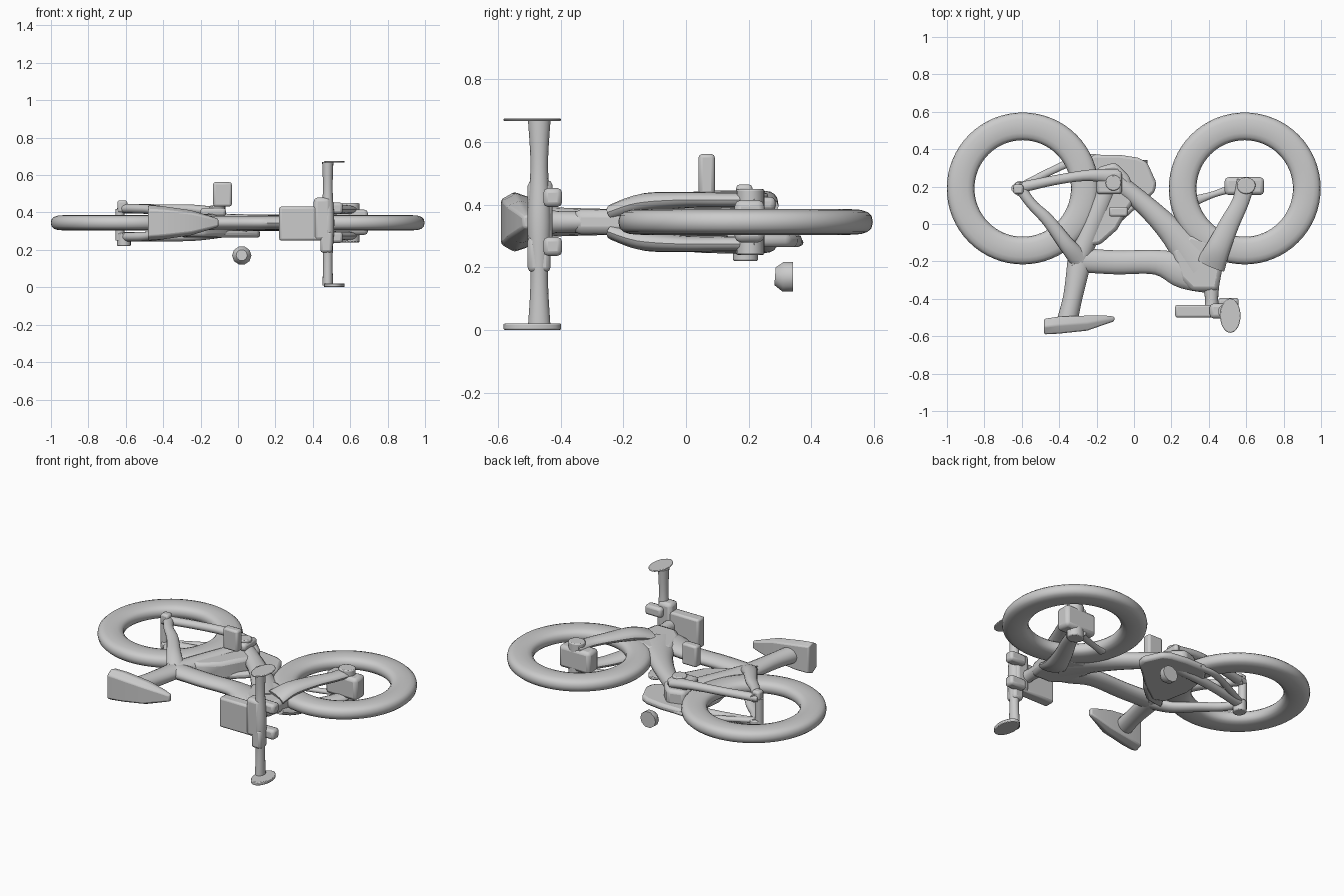
import bpy, bmesh, math
from mathutils import Vector

CZ = 0.345  # mid plane of the bike, which lies on its side


def finish(name, bm, bevel=0.0):
    bmesh.ops.recalc_face_normals(bm, faces=bm.faces)
    me = bpy.data.meshes.new(name)
    bm.to_mesh(me)
    bm.free()
    ob = bpy.data.objects.new(name, me)
    bpy.context.collection.objects.link(ob)
    if bevel:
        m = ob.modifiers.new("bevel", 'BEVEL')
        m.width, m.segments = bevel, 2
    bpy.ops.object.select_all(action='DESELECT')
    bpy.context.view_layer.objects.active = ob
    ob.select_set(True)
    bpy.ops.object.shade_smooth_by_angle(angle=math.radians(40))
    return ob


def spline(pts, steps):
    out = []
    for i in range(len(pts) - 1):
        p = [pts[max(i - 1, 0)], pts[i], pts[i + 1], pts[min(i + 2, len(pts) - 1)]]
        for s in range(steps):
            t = s / steps
            out.append([0.5 * (2 * b + (c - a) * t + (2 * a - 5 * b + 4 * c - d) * t * t
                               + (3 * b - a - 3 * c + d) * t ** 3) for a, b, c, d in zip(*p)])
    return out + [list(pts[-1])]


def tube(name, pts, closed=False, power=1.0, n=16, steps=5):
    """Sweep through (x, y, z, half width, half depth along z)."""
    path = pts if closed else spline(pts, steps)
    bm, rings, k = bmesh.new(), [], len(path)
    for i, p in enumerate(path):
        a = path[(i - 1) % k] if closed else path[max(i - 1, 0)]
        b = path[(i + 1) % k] if closed else path[min(i + 1, k - 1)]
        t = (Vector(b[:3]) - Vector(a[:3])).normalized()
        side = Vector((1, 0, 0)) if abs(t.z) > 0.95 else Vector((0, 0, 1)).cross(t).normalized()
        up = t.cross(side)
        ring = []
        for j in range(n):
            c, s = math.cos(math.tau * j / n), math.sin(math.tau * j / n)
            c = math.copysign(abs(c) ** power, c)
            s = math.copysign(abs(s) ** power, s)
            ring.append(bm.verts.new(Vector(p[:3]) + side * c * p[3] + up * s * p[4]))
        rings.append(ring)
    for i in range(k if closed else k - 1):
        r, q = rings[i], rings[(i + 1) % k]
        for j in range(n):
            bm.faces.new((r[j], r[(j + 1) % n], q[(j + 1) % n], q[j]))
    if not closed:
        bm.faces.new(rings[0])
        bm.faces.new(rings[-1])
    return finish(name, bm)


def plate(name, outline, z0, z1, bevel=0.012):
    """Extrude an x, y outline from z0 to z1."""
    bm = bmesh.new()
    f = bm.faces.new([bm.verts.new((x, y, z0)) for x, y in outline])
    r = bmesh.ops.extrude_face_region(bm, geom=[f])
    bmesh.ops.translate(bm, vec=(0, 0, z1 - z0),
                        verts=[v for v in r['geom'] if isinstance(v, bmesh.types.BMVert)])
    return finish(name, bm, bevel)


def box(name, x0, x1, y0, y1, z0, z1, bevel=0.012):
    return plate(name, [(x0, y0), (x1, y0), (x1, y1), (x0, y1)], z0, z1, bevel)


def oval(cx, cy, rx, ry, n=28):
    return [(cx + rx * math.cos(math.tau * i / n), cy + ry * math.sin(math.tau * i / n))
            for i in range(n)]


# wheels
for name, x in (("rear_tyre", -0.595), ("front_tyre", 0.592)):
    tube(name, [(px, py, CZ, 0.074, 0.041) for px, py in oval(x, 0.19, 0.332, 0.332, 64)],
         closed=True, power=0.75)

# main frame
tube("top_tube", [(-0.33, -0.19, CZ, 0.065, 0.04), (-0.1, -0.205, CZ, 0.064, 0.037),
                  (0.12, -0.205, CZ, 0.066, 0.037), (0.27, -0.25, CZ, 0.095, 0.04),
                  (0.44, -0.29, CZ, 0.085, 0.04)])
tube("down_tube", [(-0.11, 0.24, CZ, 0.05, 0.05), (0.06, 0.1, CZ, 0.055, 0.045),
                   (0.22, -0.06, CZ, 0.075, 0.045), (0.36, -0.23, CZ, 0.12, 0.045)])
plate("head_gusset", [(0.2, -0.14), (0.24, -0.29), (0.31, -0.36), (0.45, -0.36),
                      (0.49, -0.14), (0.44, -0.1), (0.3, -0.05)], 0.305, 0.385, 0.025)
tube("seat_tube", [(-0.3, -0.2, CZ, 0.055, 0.045), (-0.23, -0.02, CZ, 0.06, 0.045),
                   (-0.13, 0.22, CZ, 0.055, 0.05)])
plate("rear_guard", [(-0.31, -0.13), (-0.18, -0.11), (-0.09, -0.03), (-0.04, 0.06), (0.0, 0.12),
                     (-0.02, 0.25), (-0.1, 0.33), (-0.2, 0.3), (-0.19, 0.12), (-0.24, -0.02)],
      0.27, 0.38, 0.02)

# chain ring on the lower side
plate("chain_ring", [(-0.22, 0.37), (-0.08, 0.37), (0.02, 0.355), (0.07, 0.33), (0.12, 0.22),
                     (0.11, 0.17), (0.05, 0.12), (-0.06, 0.02), (-0.2, -0.08), (-0.27, -0.05),
                     (-0.3, 0.1), (-0.28, 0.28)], 0.265, 0.305, 0.015)

# stays and fork legs, one on each side of the tyres
for label, s in (("lower", -1), ("upper", 1)):
    tube(label + "_seat_stay", [(-0.29, -0.19, CZ + 0.01 * s, 0.055, 0.035),
                                (-0.36, -0.11, CZ + 0.05 * s, 0.042, 0.03),
                                (-0.46, 0.02, CZ + 0.07 * s, 0.034, 0.026),
                                (-0.55, 0.11, CZ + 0.075 * s, 0.028, 0.025),
                                (-0.62, 0.21, CZ + 0.075 * s, 0.032, 0.025)])
    tube(label + "_chain_stay", [(-0.63, 0.19, CZ + 0.075 * s, 0.03, 0.024),
                                 (-0.42, 0.235, CZ + 0.075 * s, 0.026, 0.024),
                                 (-0.24, 0.26, CZ + 0.072 * s, 0.03, 0.025),
                                 (-0.09, 0.25, CZ + 0.05 * s, 0.045, 0.03)])
    tube(label + "_fork_leg", [(0.41, -0.22, CZ + 0.03 * s, 0.08, 0.03),
                               (0.45, -0.13, CZ + 0.06 * s, 0.065, 0.032),
                               (0.51, 0.0, CZ + 0.07 * s, 0.053, 0.026),
                               (0.57, 0.12, CZ + 0.07 * s, 0.045, 0.024),
                               (0.6, 0.23, CZ + 0.07 * s, 0.05, 0.024)])
tube("lower_chain", [(-0.62, 0.19, 0.28, 0.022, 0.015), (-0.47, 0.27, 0.28, 0.02, 0.015),
                     (-0.3, 0.345, 0.28, 0.022, 0.015), (-0.18, 0.35, 0.28, 0.022, 0.015)])
tube("brake_arm", [(0.34, 0.13, 0.285, 0.025, 0.015), (0.43, 0.16, 0.28, 0.017, 0.015),
                   (0.55, 0.2, 0.28, 0.025, 0.015)])

# hubs
plate("rear_axle", oval(-0.632, 0.19, 0.024, 0.024, 16), 0.25, 0.42, 0.0)
plate("rear_hub_cap", oval(-0.61, 0.19, 0.037, 0.04, 16), 0.22, 0.29, 0.006)
box("rear_axle_nut", -0.645, -0.592, 0.16, 0.212, 0.40, 0.465)
plate("front_axle", oval(0.6, 0.205, 0.05, 0.045, 16), 0.24, 0.45, 0.006)
box("front_hub", 0.485, 0.695, 0.155, 0.25, 0.28, 0.415, 0.02)

# crank
box("crank_block", -0.2, -0.065, 0.16, 0.285, 0.38, 0.425, 0.015)
plate("crank_axle", oval(-0.11, 0.22, 0.042, 0.042, 18), 0.265, 0.437, 0.006)

# loose pedals
box("upper_pedal", -0.133, -0.033, 0.04, 0.092, 0.432, 0.562)
tube("lower_pedal", [(0.02, 0.284, 0.172, 0.03, 0.03), (0.02, 0.31, 0.17, 0.052, 0.05),
                     (0.02, 0.342, 0.17, 0.052, 0.05)], n=10, steps=1)

# saddle, narrowing to the nose
tube("seat_post", [(-0.355, -0.51, CZ, 0.055, 0.05), (-0.325, -0.38, CZ, 0.052, 0.045),
                   (-0.29, -0.19, CZ, 0.065, 0.04)])
bm = bmesh.new()
rings = []
for x, lo, hi, w in ((-0.48, -0.59, -0.507, 0.096), (-0.4, -0.586, -0.495, 0.09),
                     (-0.25, -0.57, -0.49, 0.068), (-0.15, -0.535, -0.49, 0.037),
                     (-0.105, -0.52, -0.495, 0.022)):
    rings.append([bm.verts.new((x, y, CZ + z)) for y, z in
                  ((lo, -w * 0.75), (lo, w * 0.75), ((lo + hi) / 2, w),
                   (hi, w * 0.85), (hi, -w * 0.85), ((lo + hi) / 2, -w))])
for r, q in zip(rings, rings[1:]):
    for j in range(6):
        bm.faces.new((r[j], r[(j + 1) % 6], q[(j + 1) % 6], q[j]))
bm.faces.new(rings[0])
bm.faces.new(rings[-1])
finish("saddle", bm, 0.008)

# stem and handlebar
tube("stem", [(0.415, -0.46, CZ, 0.04, 0.04), (0.415, -0.4, CZ, 0.035, 0.035),
              (0.41, -0.29, CZ, 0.05, 0.035)])
box("bar_clamp", 0.405, 0.495, -0.505, -0.425, 0.25, 0.48, 0.02)
tube("handlebar", [(0.48, -0.468, 0.01, 0.028, 0.036), (0.48, -0.468, 0.17, 0.026, 0.028),
                   (0.48, -0.468, 0.345, 0.035, 0.038), (0.48, -0.468, 0.52, 0.026, 0.028),
                   (0.48, -0.468, 0.67, 0.03, 0.036)])
box("bar_sleeve", 0.44, 0.505, -0.505, -0.432, 0.185, 0.3, 0.015)
box("display_box", 0.22, 0.46, -0.5, -0.432, 0.25, 0.432, 0.012)

for label, s in (("lower", -1), ("upper", 1)):
    # grip end plates and brake levers
    plate(label + "_bar_end", oval(0.515, -0.49, 0.055, 0.092, 20),
          CZ + 0.333 * s - 0.011, CZ + 0.333 * s + 0.003 - 0.006 * s, 0.004)
    box(label + "_lever", 0.45, 0.56, -0.455, -0.395, CZ + 0.078 * s - 0.03,
        CZ + 0.078 * s + 0.03, 0.015)
